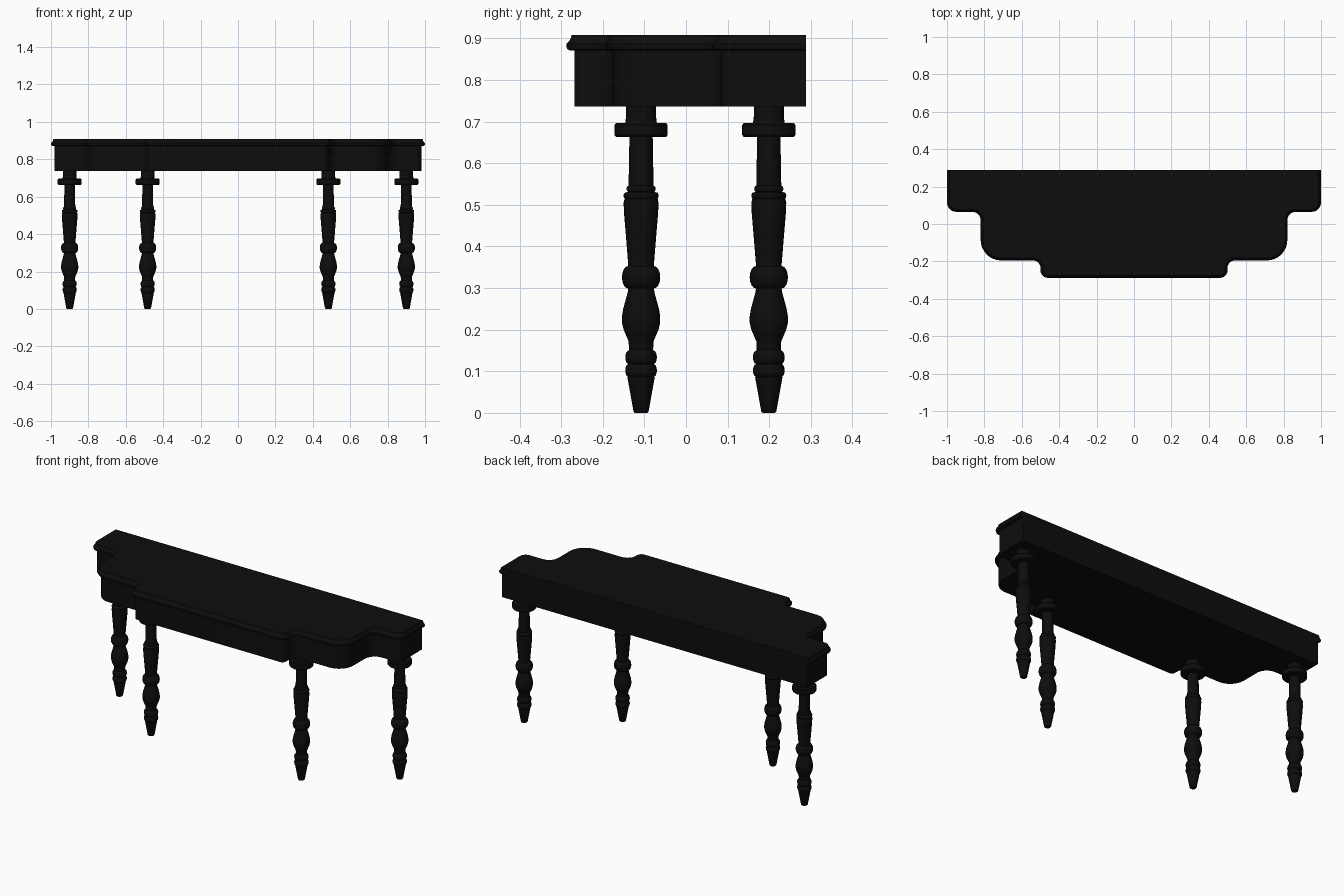
import bpy, bmesh, math

if "Cube" in bpy.data.objects:
    bpy.data.objects.remove(bpy.data.objects["Cube"])

BACK = 0.288
black = bpy.data.materials.new("black_lacquer")
black.diffuse_color = (0.004, 0.004, 0.004, 1)
black.use_nodes = True
black.node_tree.nodes["Principled BSDF"].inputs["Base Color"].default_value = black.diffuse_color


def finish(name, bm):
    bmesh.ops.recalc_face_normals(bm, faces=bm.faces)
    me = bpy.data.meshes.new(name)
    bm.to_mesh(me)
    bm.free()
    ob = bpy.data.objects.new(name, me)
    me.materials.append(black)
    bpy.context.collection.objects.link(ob)
    bpy.ops.object.select_all(action='DESELECT')
    ob.select_set(True)
    bpy.context.view_layer.objects.active = ob
    bpy.ops.object.shade_smooth_by_angle(angle=math.radians(35))
    return ob


# Stepped plan of the right half: corner x, y, radius, convex (1) or concave (-1)
CORNERS = [(1.0, 0.065, 0.05, 1), (0.82, 0.065, 0.045, -1),
           (0.82, -0.195, 0.11, 1), (0.50, -0.195, 0.04, -1),
           (0.50, -0.288, 0.04, 1)]


def outline(d, steps=8):
    """Plan outline inset by d everywhere except the flat back."""
    half = [(1 - d, BACK)]
    for x, y, r, s in CORNERS:
        r -= s * d
        cx, cy = x - d - s * r, y + d + s * r
        for i in range(steps + 1):
            a = math.pi / 2 * i / steps
            if s > 0:
                half.append((cx + r * math.cos(a), cy - r * math.sin(a)))
            else:
                half.append((cx - r * math.sin(a), cy + r * math.cos(a)))
    return half + [(-x, y) for x, y in reversed(half)]


def loft(name, levels):
    """Stack the outline through (inset, z) levels and cap both ends."""
    bm = bmesh.new()
    rings = [[bm.verts.new((x, y, z)) for x, y in outline(d)] for d, z in levels]
    n = len(rings[0])
    for a, b in zip(rings, rings[1:]):
        for i in range(n):
            j = (i + 1) % n
            bm.faces.new((a[i], a[j], b[j], b[i]))
    bm.faces.new(rings[0])
    bm.faces.new(rings[-1])
    return finish(name, bm)


# Apron box and moulded top
loft("apron", [(0.02, 0.737), (0.02, 0.875)])
loft("table_top", [(0.010, 0.871), (0.003, 0.874), (0.0, 0.881), (0.001, 0.887),
                   (0.006, 0.892), (0.011, 0.900), (0.013, 0.908)])


def bead(r0, r1, z0, z1, n=8):
    """Rounded ring swelling from r0 to r1."""
    return [(r0 + (r1 - r0) * math.sin(math.pi * i / n),
             (z0 + z1) / 2 - (z1 - z0) / 2 * math.cos(math.pi * i / n))
            for i in range(n + 1)]


# Turned leg profile: radius, height
PROFILE = ([(0.015, 0), (0.018, 0.003), (0.033, 0.086)]
           + bead(0.031, 0.038, 0.087, 0.117) + bead(0.031, 0.038, 0.118, 0.149)
           + [(0.029, 0.152), (0.030, 0.172), (0.036, 0.186), (0.042, 0.200),
              (0.046, 0.217), (0.046, 0.232), (0.043, 0.250), (0.037, 0.272),
              (0.032, 0.290), (0.031, 0.298)]
           + bead(0.031, 0.046, 0.299, 0.353)
           + [(0.031, 0.358), (0.036, 0.420), (0.041, 0.480), (0.042, 0.505), (0.040, 0.514)]
           + bead(0.037, 0.042, 0.514, 0.530) + bead(0.030, 0.035, 0.531, 0.546)
           + [(0.030, 0.550), (0.028, 0.663), (0.060, 0.663), (0.064, 0.668),
              (0.064, 0.692), (0.060, 0.697), (0.038, 0.697), (0.036, 0.712), (0.036, 0.740)])


def leg(name, x, y, seg=32):
    bm = bmesh.new()
    rings = [[bm.verts.new((x + r * math.cos(2 * math.pi * i / seg),
                            y + r * math.sin(2 * math.pi * i / seg), z))
              for i in range(seg)] for r, z in PROFILE]
    for a, b in zip(rings, rings[1:]):
        for i in range(seg):
            j = (i + 1) % seg
            bm.faces.new((a[i], a[j], b[j], b[i]))
    bm.faces.new(rings[0])
    bm.faces.new(rings[-1])
    return finish(name, bm)


# Front legs stand closer together than the back legs
for side, s in (("left", -1), ("right", 1)):
    leg("front_leg_" + side, s * 0.483, -0.108)
    leg("back_leg_" + side, s * 0.90, 0.199)
